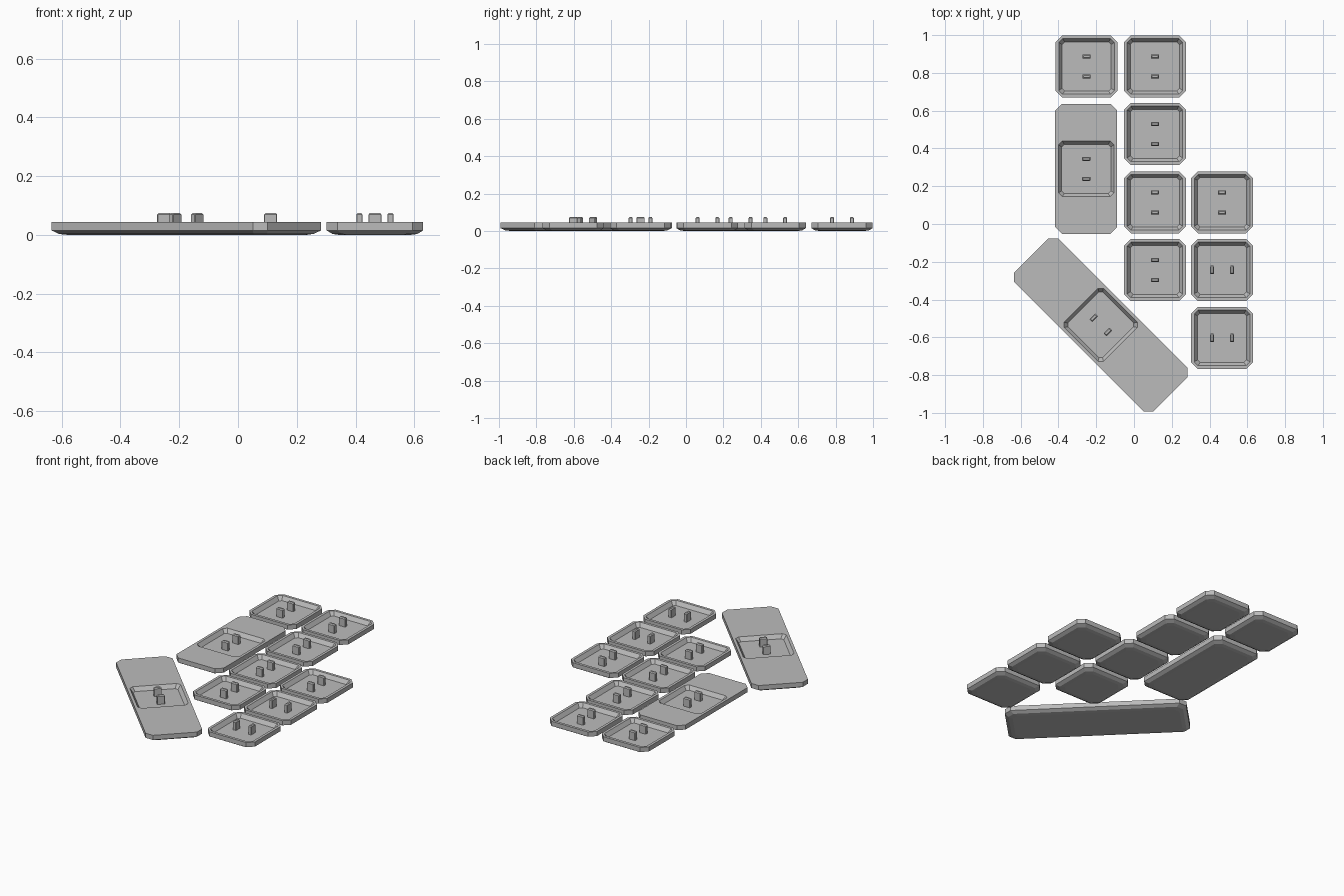
import bpy, bmesh, math

if "Cube" in bpy.data.objects:
    bpy.data.objects.remove(bpy.data.objects["Cube"])

grey = bpy.data.materials.new("plain grey")
grey.diffuse_color = (0.5, 0.5, 0.5, 1)
grey.use_nodes = True
grey.node_tree.nodes["Principled BSDF"].inputs["Base Color"].default_value = grey.diffuse_color

SIZE, TOP, FLOOR, STEM_TOP = 0.328, 0.044, 0.02, 0.075


def octagon(bm, w, l, c, z):
    """Ring of a rectangle w by l with corners cut by c."""
    x, y = w / 2, l / 2
    pts = [(x, -y + c), (x, y - c), (x - c, y), (-x + c, y),
           (-x, y - c), (-x, -y + c), (-x + c, -y), (x - c, -y)]
    return [bm.verts.new((px, py, z)) for px, py in pts]


def loft(bm, rings):
    """Join rings into a closed solid, capped at both ends."""
    for a, b in zip(rings, rings[1:]):
        for i in range(len(a)):
            j = (i + 1) % len(a)
            bm.faces.new((a[i], a[j], b[j], b[i]))
    bm.faces.new(rings[0][::-1])
    bm.faces.new(rings[-1])


def finish(bm, name, loc, angle):
    bmesh.ops.recalc_face_normals(bm, faces=bm.faces)
    mesh = bpy.data.meshes.new(name)
    bm.to_mesh(mesh)
    bm.free()
    mesh.materials.append(grey)
    obj = bpy.data.objects.new(name, mesh)
    obj.location = (loc[0], loc[1], 0)
    obj.rotation_euler.z = math.radians(angle)
    bpy.context.collection.objects.link(obj)


def keycap(name, x, y, length=SIZE, angle=0):
    # Shell: bevelled underside, straight side, flat rim, sloped recess
    bm = bmesh.new()
    rings = [octagon(bm, SIZE - 2 * d, length - 2 * d, c, z) for d, c, z in
             ((0.042, 0.03, 0), (0.02, 0.032, 0.003), (0, 0.036, 0.015), (0, 0.036, TOP))]
    rings.append(octagon(bm, 0.294, 0.294, 0.02, TOP))
    rings.append(octagon(bm, 0.26, 0.26, 0.014, FLOOR))
    loft(bm, rings)
    finish(bm, name + "_shell", (x, y), angle)
    # Pair of prongs standing in the recess
    bm = bmesh.new()
    for side in (-1, 1):
        rings = [octagon(bm, 0.044 - 2 * d, 0.021 - 2 * d, 0.002, z) for d, z in
                 ((0, FLOOR - 0.004), (0, STEM_TOP - 0.006), (0.005, STEM_TOP))]
        for v in sum(rings, []):
            v.co.y += side * 0.053
        loft(bm, rings)
    finish(bm, name + "_prongs", (x, y), angle)


# Square keys: x, y, turn
squares = [(-0.251, 0.834, 0), (0.111, 0.834, 0), (0.111, 0.477, 0),
           (0.111, 0.115, 0), (0.111, -0.243, 0), (0.466, 0.115, 0),
           (0.466, -0.243, 90), (0.466, -0.603, 90)]
for n, (x, y, turn) in enumerate(squares, 1):
    keycap(f"square_key_{n}", x, y, angle=turn)

# Double length key and the slanted long bar key
keycap("double_key", -0.253, 0.292, length=0.688)
keycap("long_bar_key", -0.176, -0.534, length=1.04, angle=45)
